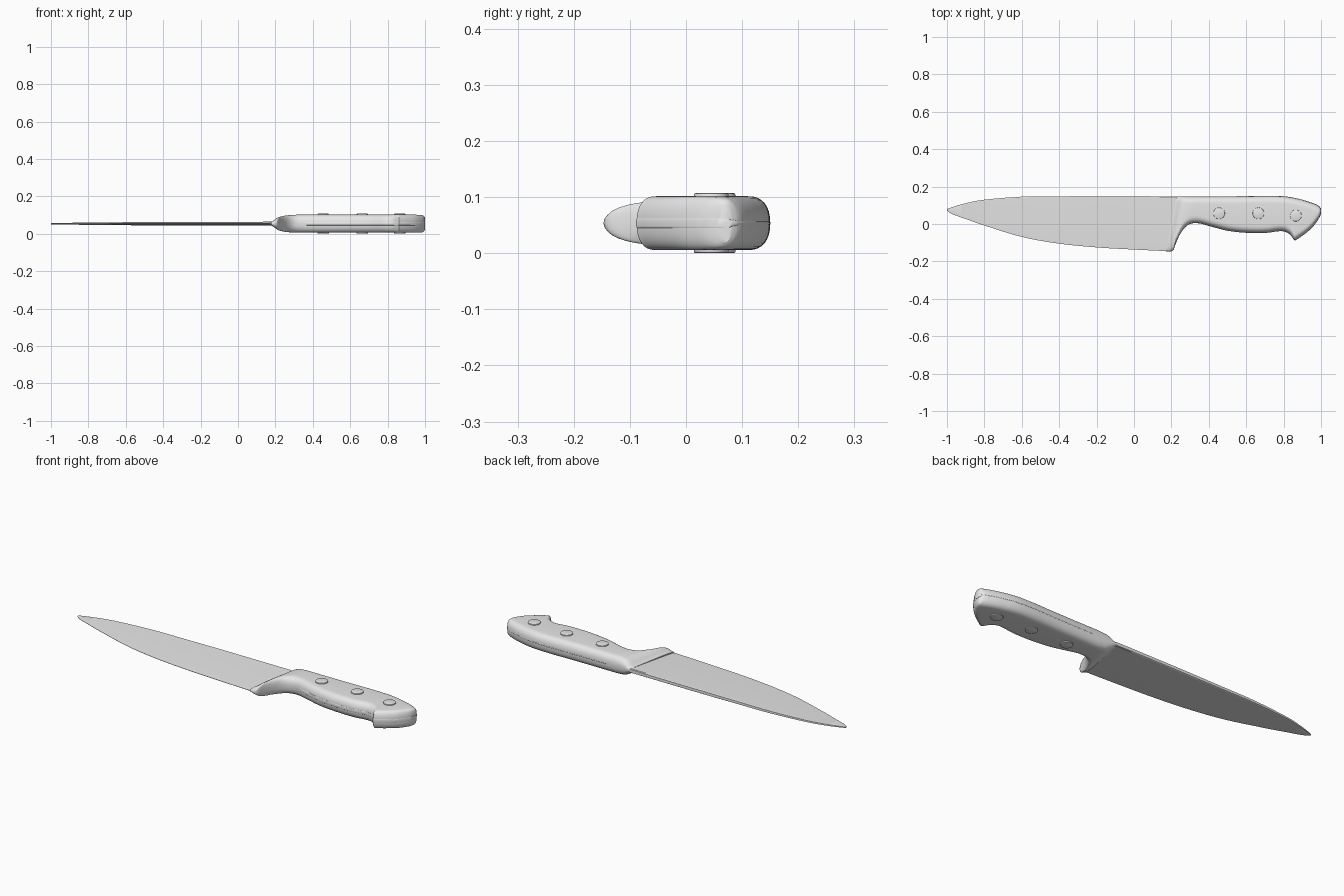
import bpy, bmesh, math

if "Cube" in bpy.data.objects:
    bpy.data.objects.remove(bpy.data.objects["Cube"], do_unlink=True)

MID = 0.0535  # height of the knife's centre plane

grey = bpy.data.materials.new("plain grey")
grey.use_nodes = True
grey.diffuse_color = (0.8, 0.8, 0.8, 1)
grey.node_tree.nodes["Principled BSDF"].inputs["Base Color"].default_value = (0.8, 0.8, 0.8, 1)


def resample(rows, steps):
    """Smooth curve through the stations (Catmull-Rom on every column)."""
    out = []
    for i in range(len(rows) - 1):
        a, b, c, d = (rows[max(0, min(len(rows) - 1, i + k))] for k in (-1, 0, 1, 2))
        for s in range(steps):
            t = s / steps
            out.append([q + 0.5 * t * (r - p + t * (2*p - 5*q + 4*r - u + t * (3*(q - r) + u - p)))
                        for p, q, r, u in zip(a, b, c, d)])
    return out + [list(rows[-1])]


def finish(name, bm, angle):
    bmesh.ops.recalc_face_normals(bm, faces=bm.faces)
    mesh = bpy.data.meshes.new(name)
    bm.to_mesh(mesh)
    bm.free()
    mesh.materials.append(grey)
    ob = bpy.data.objects.new(name, mesh)
    bpy.context.collection.objects.link(ob)
    bpy.ops.object.select_all(action='DESELECT')
    bpy.context.view_layer.objects.active = ob
    ob.select_set(True)
    bpy.ops.object.shade_smooth_by_angle(angle=math.radians(angle))
    return ob


def loft(name, rings, angle=35):
    """Skin a row of closed rings and cap both ends."""
    bm = bmesh.new()
    loops = [[bm.verts.new(p) for p in ring] for ring in rings]
    for a, b in zip(loops, loops[1:]):
        n = len(a)
        for i in range(n):
            bm.faces.new((a[i], a[(i + 1) % n], b[(i + 1) % n], b[i]))
    bm.faces.new(loops[0])
    bm.faces.new(loops[-1])
    return finish(name, bm, angle)


def rounded_ring(x, lo, hi, half, r_lo, shear):
    """Slab section with rounded edges, leaning along x by the shear."""
    r_lo = min(r_lo, (hi - lo) * 0.49)
    r_hi = min(0.04, (hi - lo) * 0.49)
    n, power, upper = 8, 2 / 2.4, []
    for k in range(n + 1):
        a = k / n * math.pi / 2
        upper.append((lo + r_lo * (1 - math.cos(a) ** power), half * math.sin(a) ** power))
    for k in range(n, -1, -1):
        a = k / n * math.pi / 2
        upper.append((hi - r_hi * (1 - math.cos(a) ** power), half * math.sin(a) ** power))
    ring = upper + [(y, -z) for y, z in upper[-2:0:-1]]
    return [(x + shear * (y - 0.145), y, MID + z) for y, z in ring]


# Handle stations: x, lower y, upper y, half thickness, lower rounding, shear
handle = [
    (0.225, -0.146, 0.147, 0.011, 0.090, 0.19),
    (0.238, -0.147, 0.147, 0.019, 0.090, 0.19),
    (0.254, -0.146, 0.147, 0.032, 0.090, 0.19),
    (0.265, -0.138, 0.147, 0.038, 0.090, 0.19),
    (0.272, -0.100, 0.147, 0.041, 0.080, 0.19),
    (0.281, -0.058, 0.147, 0.044, 0.060, 0.18),
    (0.296, -0.020, 0.147, 0.046, 0.050, 0.15),
    (0.320, 0.002, 0.147, 0.048, 0.042, 0.10),
    (0.360, 0.003, 0.147, 0.048, 0.040, 0.05),
    (0.410, -0.012, 0.147, 0.048, 0.040, 0),
    (0.500, -0.035, 0.147, 0.048, 0.040, 0),
    (0.600, -0.046, 0.148, 0.048, 0.040, 0),
    (0.700, -0.047, 0.150, 0.048, 0.040, 0),
    (0.770, -0.038, 0.149, 0.048, 0.040, 0),
    (0.805, -0.040, 0.147, 0.048, 0.040, 0),
    (0.835, -0.056, 0.143, 0.048, 0.040, 0),
    (0.857, -0.086, 0.139, 0.048, 0.035, 0),
    (0.870, -0.082, 0.136, 0.048, 0.035, 0),
    (0.910, -0.055, 0.126, 0.048, 0.035, 0),
    (0.950, -0.021, 0.113, 0.048, 0.035, 0),
    (0.978, 0.014, 0.102, 0.047, 0.035, 0),
    (0.992, 0.038, 0.092, 0.043, 0.025, 0),
    (0.999, 0.058, 0.081, 0.034, 0.012, 0),
]
smooth_handle = resample(handle, 4)
loft("handle_and_bolster", [rounded_ring(*s) for s in smooth_handle])

# Thin tang showing as a fine raised strip around the grip
loft("tang", [rounded_ring(x + 0.001 * (x > 0.99), lo - 0.001, hi + 0.001, 0.0085, 0.002, sh)
              for x, lo, hi, half, r, sh in smooth_handle if x > 0.36])

# Blade stations: x, edge y, spine y, half thickness, shear of the heel end
blade = [
    (-1.000, 0.072, 0.080, 0.003, 0),
    (-0.970, 0.052, 0.091, 0.004, 0),
    (-0.900, 0.027, 0.111, 0.005, 0),
    (-0.800, -0.008, 0.130, 0.006, 0),
    (-0.600, -0.069, 0.146, 0.008, 0),
    (-0.400, -0.105, 0.148, 0.009, 0),
    (-0.200, -0.125, 0.149, 0.010, 0),
    (0.000, -0.136, 0.149, 0.010, 0.05),
    (0.230, -0.145, 0.147, 0.011, 0.19),
]
rings = []
for x, lo, hi, half, shear in resample(blade, 6):
    bevel = lo + 0.12 * (hi - lo)
    section = [(lo, 0.0008), (bevel, half * 0.35), (hi - 0.004, half), (hi, half * 0.75)]
    section += [(y, -z) for y, z in reversed(section)]
    rings.append([(x + shear * (y - 0.145), y, MID + z) for y, z in section])
loft("blade", rings, 20)

# Three rivets through the grip, slightly proud on both faces
for i, (x, y) in enumerate([(0.455, 0.057), (0.665, 0.057), (0.865, 0.045)]):
    bm = bmesh.new()
    bmesh.ops.create_cone(bm, cap_ends=True, segments=32, radius1=0.031, radius2=0.031, depth=2 * MID)
    rims = [e for e in bm.edges if abs(e.verts[0].co.z - e.verts[1].co.z) < 1e-5]
    bmesh.ops.bevel(bm, geom=rims, offset=0.003, segments=2, profile=0.5, affect='EDGES')
    bmesh.ops.translate(bm, verts=bm.verts, vec=(x, y, MID))
    finish("rivet_%d" % (i + 1), bm, 40)
